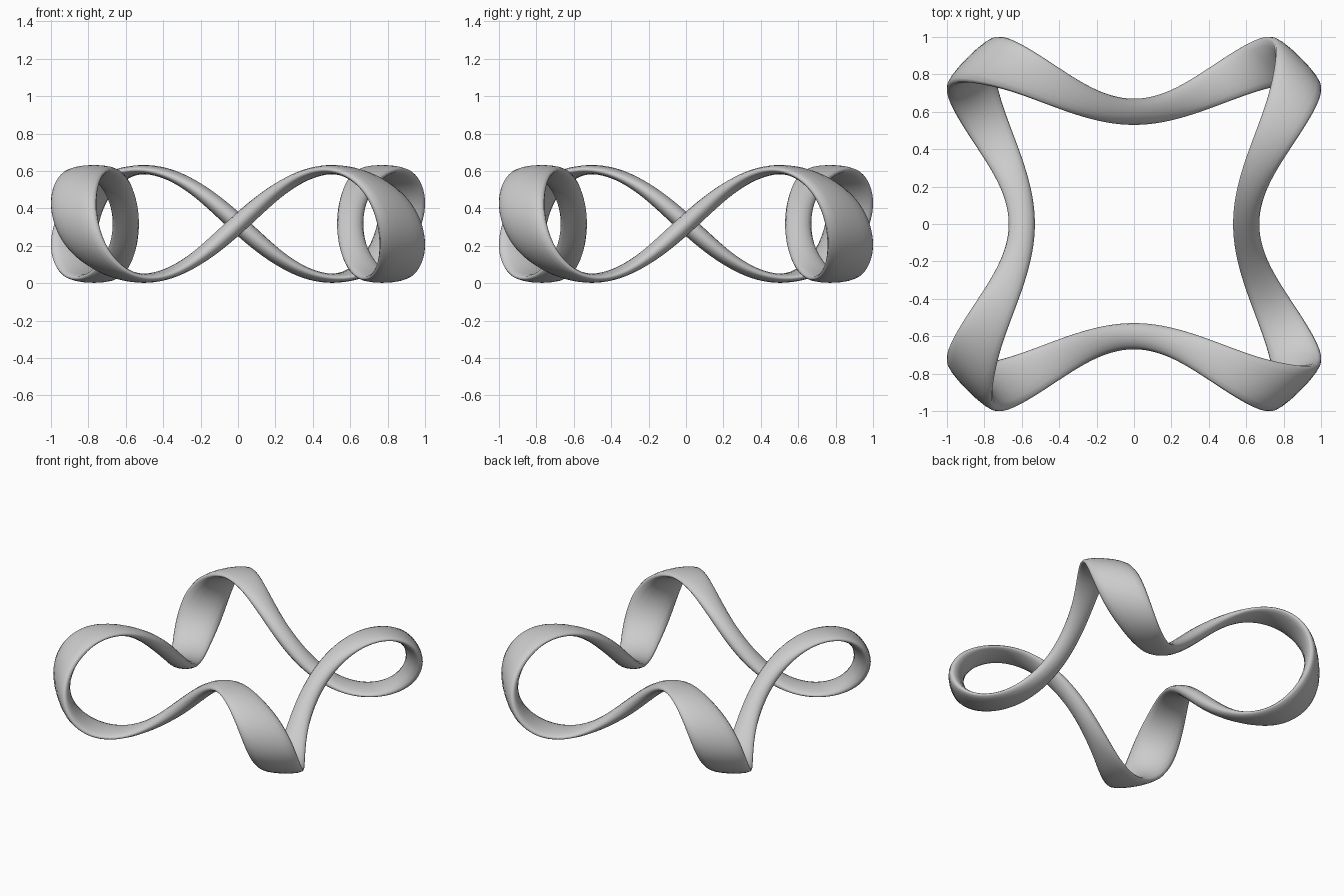
import bpy
import bmesh
from math import cos, sin, pi, tau
from mathutils import Vector

cube = bpy.data.objects.get("Cube")
if cube:
    bpy.data.objects.remove(cube, do_unlink=True)

STEPS, SIDES = 320, 16
MID_Z = 0.317


def path(t):
    """Closed coil with four turns around a ring."""
    rad = 0.905 - 0.305 * cos(4 * t)
    tan = 0.17 * sin(4 * t)
    return Vector((rad * cos(t) - tan * sin(t),
                   rad * sin(t) + tan * cos(t),
                   MID_Z + 0.29 * sin(4 * t)))


def section(t):
    """Flattened oval, wide at the corners, turning against the path."""
    tangent = (path(t + 0.001) - path(t - 0.001)).normalized()
    across = Vector((cos(t), -sin(t), 0))
    across = (across - tangent * across.dot(tangent)).normalized()
    normal = tangent.cross(across)
    wide = 0.11 - 0.04 * cos(4 * t)
    thin = 0.037 + 0.012 * cos(8 * t)
    for j in range(SIDES):
        v = tau * j / SIDES
        yield path(t) + across * wide * cos(v) + normal * thin * sin(v)


# Twisted band
bm = bmesh.new()
rings = [[bm.verts.new(p) for p in section(tau * i / STEPS)] for i in range(STEPS)]
for i in range(STEPS):
    a, b = rings[i], rings[(i + 1) % STEPS]
    for j in range(SIDES):
        k = (j + 1) % SIDES
        bm.faces.new((a[j], a[k], b[k], b[j])).smooth = True
bmesh.ops.recalc_face_normals(bm, faces=bm.faces)

mesh = bpy.data.meshes.new("twisted_band")
bm.to_mesh(mesh)
bm.free()
band = bpy.data.objects.new("twisted_band", mesh)
bpy.context.collection.objects.link(band)

# Plain grey
grey = bpy.data.materials.new("light_grey")
grey.use_nodes = True
colour = (0.6, 0.6, 0.6, 1)
grey.diffuse_color = colour
grey.node_tree.nodes["Principled BSDF"].inputs["Base Color"].default_value = colour
mesh.materials.append(grey)
